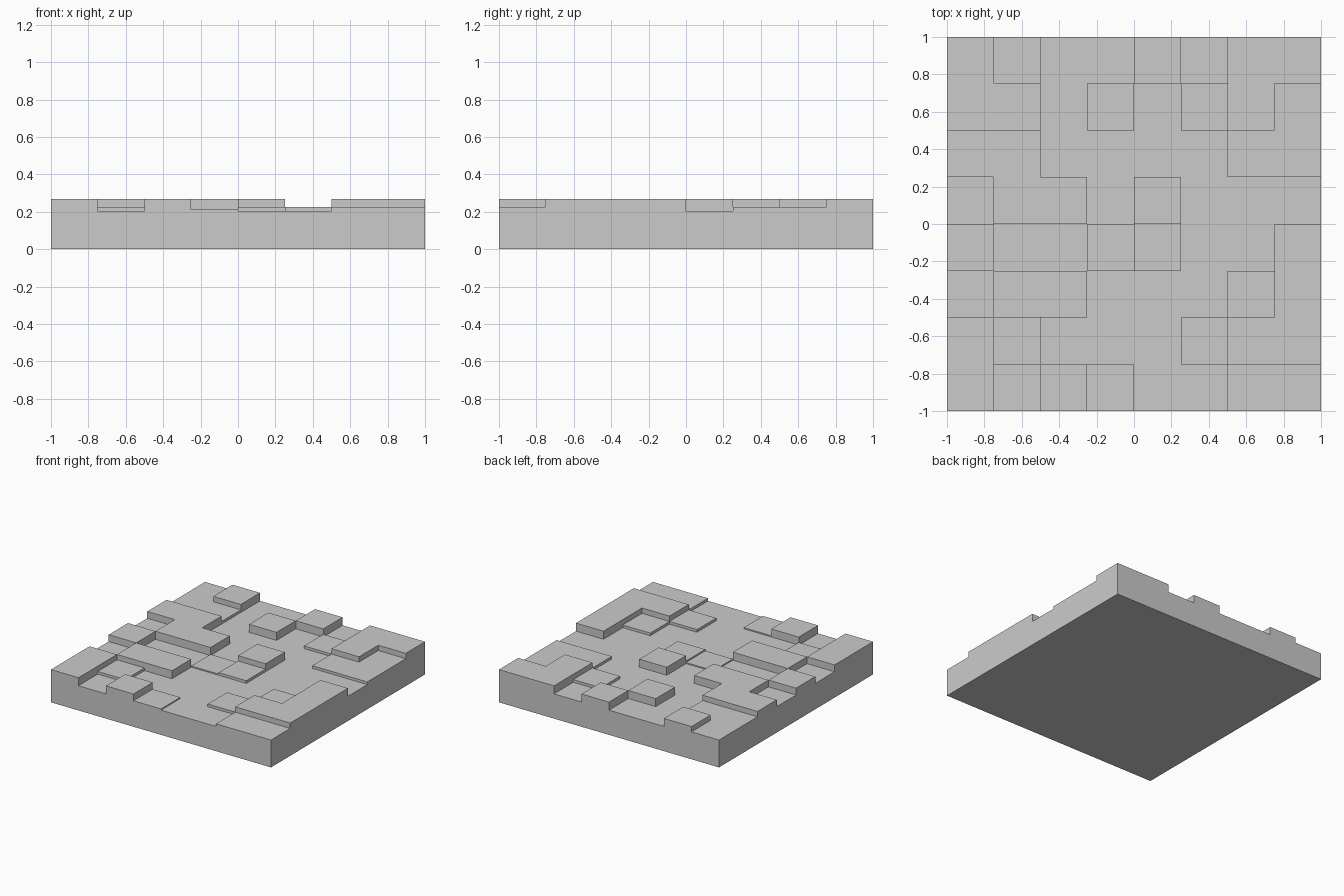
import bpy, bmesh

if "Cube" in bpy.data.objects:
    bpy.data.objects.remove(bpy.data.objects["Cube"])

# Height level of each square, back row first, left to right
ROWS = ["23003033",
        "22030232",
        "33000022",
        "13303000",
        "30012003",
        "13300023",
        "32000233",
        "30310022"]
LEVELS = [0.203, 0.213, 0.225, 0.269]


def level_at(p):
    col = int((p.x + 1) * 4)
    row = int((1 - p.y) * 4)
    return int(ROWS[row][col])


def raise_faces(bm, faces, dz):
    out = bmesh.ops.extrude_face_region(bm, geom=faces)
    verts = [g for g in out["geom"] if isinstance(g, bmesh.types.BMVert)]
    bmesh.ops.translate(bm, vec=(0, 0, dz), verts=verts)
    bm.normal_update()


# Base slab
bm = bmesh.new()
bmesh.ops.create_grid(bm, x_segments=8, y_segments=8, size=1)
raise_faces(bm, bm.faces[:], LEVELS[0])
bmesh.ops.recalc_face_normals(bm, faces=bm.faces[:])
bm.normal_update()

# Raised paving steps, each level extruded from the one below
for n in range(1, len(LEVELS)):
    tops = [f for f in bm.faces
            if f.normal.z > 0.9 and level_at(f.calc_center_median()) >= n]
    raise_faces(bm, tops, LEVELS[n] - LEVELS[n - 1])

mesh = bpy.data.meshes.new("stepped_floor_tile")
bm.to_mesh(mesh)
bm.free()
tile = bpy.data.objects.new("stepped_floor_tile", mesh)
bpy.context.collection.objects.link(tile)
